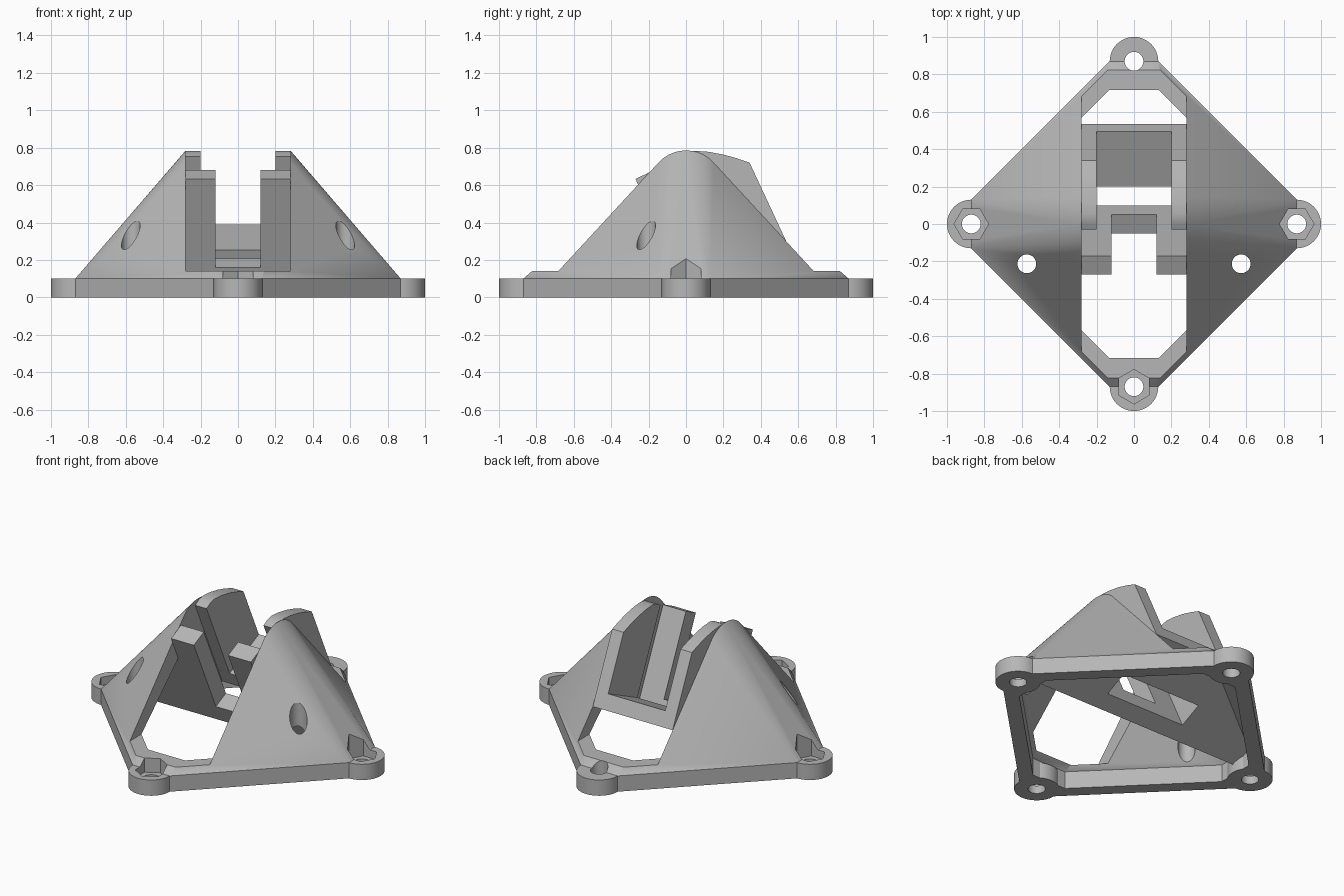
import bpy, bmesh, math
from mathutils import Vector, Matrix

cube = bpy.data.objects.get("Cube")
if cube:
    bpy.data.objects.remove(cube, do_unlink=True)

GREY = (0.47, 0.47, 0.47, 1)
mat = bpy.data.materials.new("light grey plastic")
mat.use_nodes = True
mat.diffuse_color = GREY
mat.node_tree.nodes["Principled BSDF"].inputs["Base Color"].default_value = GREY

TILT = math.radians(25)
PIVOT = Vector((0, 0, 0.053))      # lower front edge of the tilted cradle
HALF = 0.28                        # half width of the central channel
DEPTH = 0.59                       # cradle depth along its tilted floor
SLOT = (0.11, 0.267)               # slot through the cradle floor
RING = 0.87                        # distance of the ears from the centre


def finish(name, bm):
    bmesh.ops.recalc_face_normals(bm, faces=bm.faces)
    mesh = bpy.data.meshes.new(name)
    bm.to_mesh(mesh)
    bm.free()
    mesh.materials.append(mat)
    obj = bpy.data.objects.new(name, mesh)
    bpy.context.collection.objects.link(obj)
    return obj


def box(name, x, y, z, tilted=False):
    bm = bmesh.new()
    bmesh.ops.create_cube(bm, size=1)
    for v in bm.verts:
        v.co = [a + (c + 0.5) * (b - a) for c, (a, b) in zip(v.co, (x, y, z))]
    if tilted:
        bm.transform(Matrix.Translation(PIVOT) @ Matrix.Rotation(TILT, 4, 'X'))
    return finish(name, bm)


def cylinder(name, x, y, z0, z1, radius, sides=48, turn=0):
    bm = bmesh.new()
    bmesh.ops.create_cone(bm, cap_ends=True, segments=sides, radius1=radius,
                          radius2=radius, depth=z1 - z0)
    bm.transform(Matrix.Translation((x, y, (z0 + z1) / 2)) @ Matrix.Rotation(turn, 4, 'Z'))
    return finish(name, bm)


def tent(name, long, short, low, high, ridge_z, radius):
    """Convex hull of an eight-sided base and a round ridge along x."""
    bm = bmesh.new()
    for z in (low, high):
        for sx in (-1, 1):
            for sy in (-1, 1):
                bm.verts.new((sx * long, sy * short, z))
                bm.verts.new((sx * short, sy * long, z))
    for x in (-HALF, HALF):
        for i in range(49):
            a = math.pi * i / 48
            bm.verts.new((x, radius * math.cos(a), ridge_z + radius * math.sin(a)))
    res = bmesh.ops.convex_hull(bm, input=bm.verts)
    loose = [v for v in bm.verts if not v.link_faces]
    bmesh.ops.delete(bm, geom=loose, context='VERTS')
    bmesh.ops.dissolve_limit(bm, angle_limit=0.002, verts=bm.verts, edges=bm.edges)
    return finish(name, bm)


def combine(obj, tool, operation='DIFFERENCE'):
    mod = obj.modifiers.new("combine", 'BOOLEAN')
    mod.operation = operation
    mod.solver = 'EXACT'
    mod.object = tool
    bpy.context.view_layer.update()
    mesh = bpy.data.meshes.new_from_object(
        obj.evaluated_get(bpy.context.evaluated_depsgraph_get()))
    obj.modifiers.clear()
    obj.data = mesh
    bpy.data.objects.remove(tool, do_unlink=True)


def smooth(obj):
    bpy.ops.object.select_all(action='DESELECT')
    obj.select_set(True)
    bpy.context.view_layer.objects.active = obj
    bpy.ops.object.shade_smooth_by_angle(angle=math.radians(20))


# Hollow mount: outer tent minus a cavity that leaves solid wing cores
body = tent("mount_body", RING, 0.13, 0, 0.1, 0.585, 0.2)
cavity = tent("cavity", 0.76, 0.12, -0.1, 0.11, 0.46, 0.15)
for x in ((-1.2, -HALF), (HALF, 1.2)):
    combine(cavity, box("wing_core", x, (0, DEPTH), (0, 1), tilted=True))
combine(body, cavity)

# Central channel above the rim
combine(body, box("channel", (-HALF, HALF), (-1, 1), (0.14, 1.2)))

# Ears with screw holes and hexagonal nut recesses
corners = [(math.cos(k * math.pi / 2) * RING, math.sin(k * math.pi / 2) * RING,
            (k + 1) * math.pi / 2) for k in range(4)]
for x, y, turn in corners:
    combine(body, cylinder("ear", x, y, 0, 0.1, 0.13), 'UNION')
for x, y, turn in corners:
    # point the hexagon corners sideways, across the arm of each ear
    combine(body, cylinder("recess", x, y, 0.05, 0.4, 0.092, 6, turn))
    combine(body, cylinder("screw_hole", x, y, -0.1, 0.3, 0.05))

# Vertical cable holes through the front of both wings
for side in (-1, 1):
    combine(body, cylinder("cable_hole", side * 0.573, -0.213, -0.1, 0.8, 0.05))
smooth(body)

# Tilted cradle floor on either side of the slot
box("cradle_crossbar", (-HALF, HALF), (0, SLOT[0]), (0, 0.118), tilted=True)
box("cradle_floor", (-HALF, HALF), (SLOT[1], DEPTH), (0, 0.096), tilted=True)


def tilted_point(u, w):
    return (PIVOT.y + u * math.cos(TILT) - w * math.sin(TILT),
            PIVOT.z + u * math.sin(TILT) + w * math.cos(TILT))


# Front arms and round-topped rear walls of the cradle
wall_top = [(0.34, 0.72), (0.27, 0.744), (0.2, 0.763), (0.12, 0.778),
            (0.05, 0.783), (0.01, 0.774), (-0.03, 0.752)]
profile = [tilted_point(SLOT[1], 0), tilted_point(DEPTH, 0)] + wall_top
for label, side in (("right", -1), ("left", 1)):
    box(label + "_front_arm", sorted((side * 0.12, side * HALF)),
        (0, SLOT[0]), (0, 0.64), tilted=True)
    bm = bmesh.new()
    face = bm.faces.new([bm.verts.new((side * 0.2, y, z)) for y, z in profile])
    ext = bmesh.ops.extrude_face_region(bm, geom=[face])
    moved = [g for g in ext["geom"] if isinstance(g, bmesh.types.BMVert)]
    bmesh.ops.translate(bm, verts=moved, vec=(side * (HALF - 0.2), 0, 0))
    smooth(finish(label + "_rear_wall", bm))
